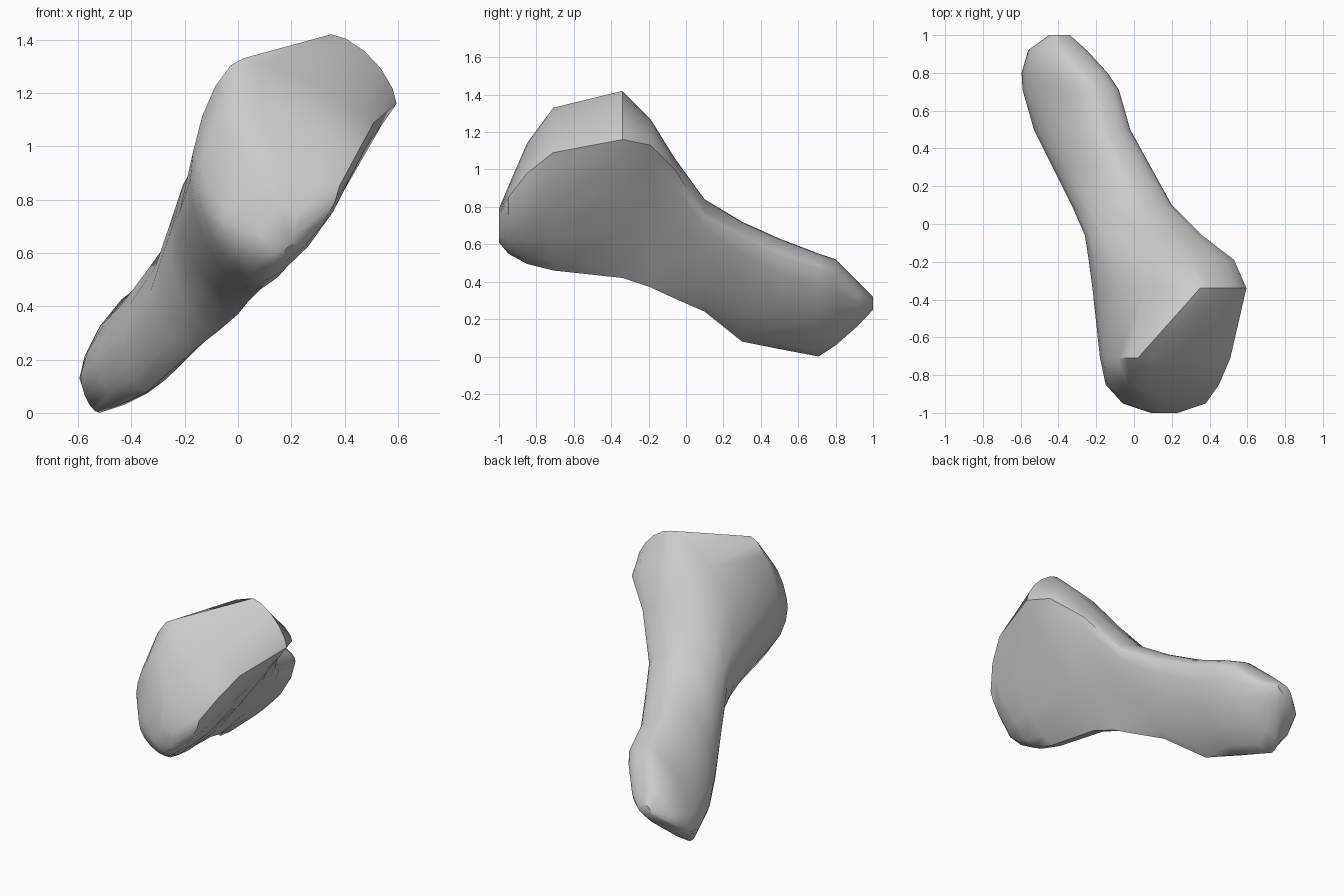
import bpy, bmesh, math

if "Cube" in bpy.data.objects:
    bpy.data.objects.remove(bpy.data.objects["Cube"])

# Stations along the bone: y, then (x, z) of the left, top, right and bottom extremes
STATIONS = [
    (1.0, (-.45, .27), (-.40, .32), (-.34, .30), (-.40, .25)),
    (.92, (-.56, .20), (-.38, .40), (-.25, .32), (-.43, .165)),
    (.80, (-.595, .13), (-.28, .52), (-.14, .44), (-.49, .06)),
    (.71, (-.59, .14), (-.22, .55), (-.08, .47), (-.52, .0)),
    (.50, (-.53, .20), (-.18, .63), (-.02, .54), (-.42, .04)),
    (.30, (-.43, .30), (-.08, .72), (.09, .63), (-.34, .08)),
    (.10, (-.33, .45), (.04, .84), (.20, .75), (-.16, .24)),
    (-.06, (-.26, .66), (.20, 1.06), (.36, 1.0), (-.07, .31)),
    (-.19, (-.24, .72), (.30, 1.27), (.53, 1.13), (0, .37)),
    (-.34, (-.22, .75), (.35, 1.42), (.595, 1.16), (.04, .42)),
    (-.71, (-.18, .87), (.02, 1.33), (.51, 1.09), (.08, .46)),
    (-.85, (-.15, .85), (0, 1.14), (.45, .98), (.10, .495)),
    (-.95, (-.06, .72), (.12, .91), (.38, .85), (.13, .55)),
    (-1.0, (.09, .66), (.15, .79), (.23, .73), (.17, .61)),
]
STEPS = 5
# Roundness along y: upper left, upper right, lower right, lower left (1 = flat, 2 = round)
FULLNESS = [
    (1.0, 1.6, 1.8, 1.6, 1.6),
    (.50, 1.42, 1.8, 1.45, 1.8),
    (.30, 1.65, 1.8, 1.25, 1.8),
    (-.06, 1.8, 1.7, 1.12, 1.8),
    (-.22, 1.6, 1.65, .95, 1.8),
    (-.34, 1.55, 1.55, 1.02, 1.8),
    (-.71, 1.65, 1.2, 1.27, 1.8),
    (-1.0, 1.6, 1.5, 1.5, 1.7),
]


def fullness(y):
    for a, b in zip(FULLNESS, FULLNESS[1:]):
        if a[0] >= y >= b[0]:
            f = (a[0] - y) / (a[0] - b[0])
            return [p + (q - p) * f for p, q in zip(a[1:], b[1:])]


def quarter(a, b, n, a_is_side):
    """Rounded arc from extreme a towards extreme b."""
    pts = []
    for i in range(STEPS):
        t = math.pi / 2 * i / STEPS
        c, s = math.cos(t) ** (2 / n), math.sin(t) ** (2 / n)
        u, v = (1 - c, s) if a_is_side else (s, 1 - c)
        pts.append((a[0] + (b[0] - a[0]) * u, a[1] + (b[1] - a[1]) * v))
    return pts


def section(y, corners):
    pts = []
    for k, n in enumerate(fullness(y)):
        pts += quarter(corners[k], corners[(k + 1) % 4], n, k % 2 == 0)
    return pts


# Loft the shaft and flared head as one skin
bm = bmesh.new()
rings = [[bm.verts.new((x, y, z)) for x, z in section(y, c)] for y, *c in STATIONS]
count = STEPS * 4
for r0, r1 in zip(rings, rings[1:]):
    for i in range(count):
        j = (i + 1) % count
        bm.faces.new((r0[i], r0[j], r1[j], r1[i]))
bm.faces.new(rings[0])
bm.faces.new(rings[-1])
bmesh.ops.recalc_face_normals(bm, faces=bm.faces)

mesh = bpy.data.meshes.new("bone_fragment")
bm.to_mesh(mesh)
bm.free()
bone = bpy.data.objects.new("bone_fragment", mesh)
bpy.context.collection.objects.link(bone)
bpy.context.view_layer.objects.active = bone
bone.select_set(True)
bpy.ops.object.shade_smooth_by_angle(angle=math.radians(45))
